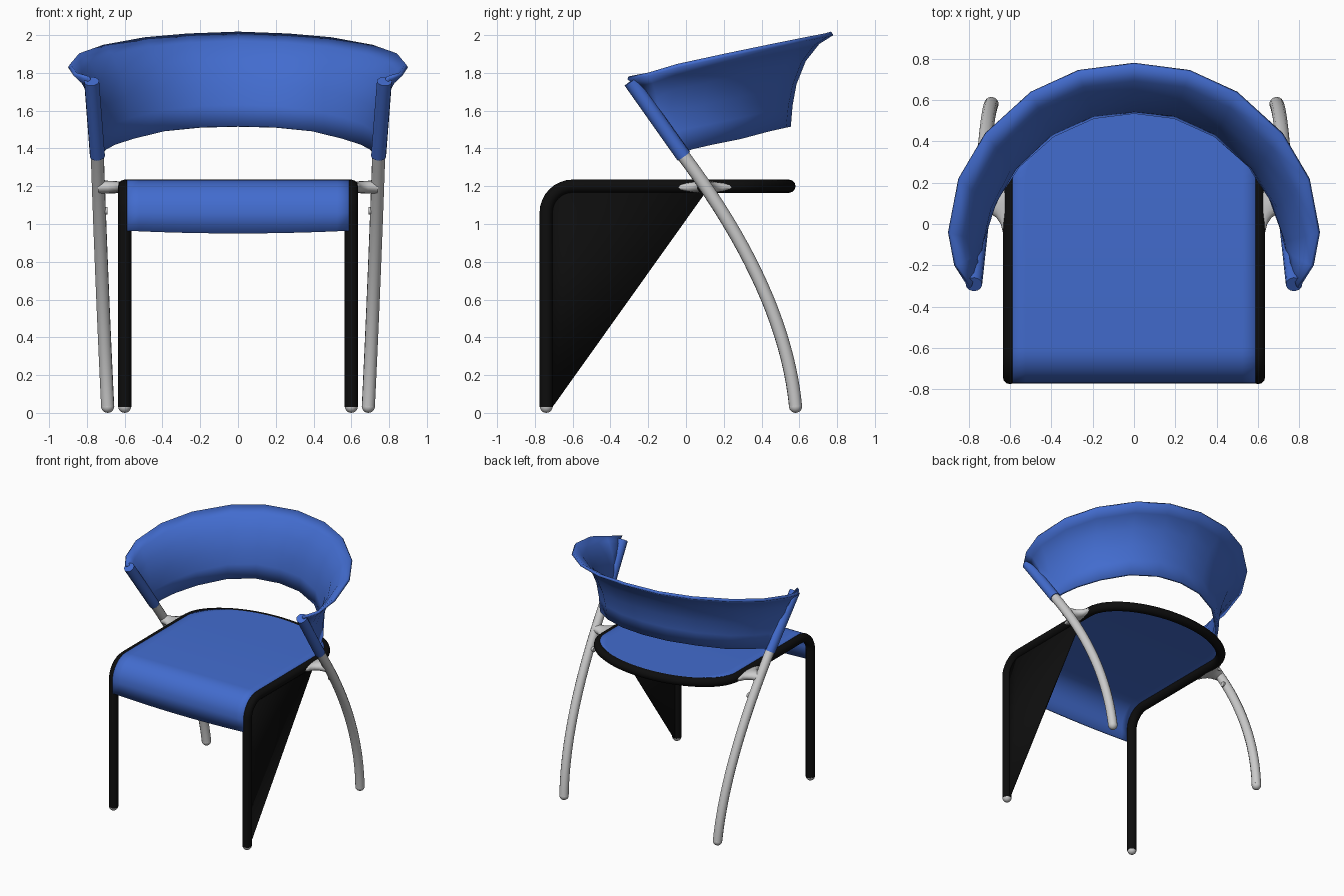
import bpy, bmesh
from math import sin, cos, pi, radians
from mathutils import Vector

if "Cube" in bpy.data.objects:
    bpy.data.objects.remove(bpy.data.objects["Cube"])


def material(name, rgb):
    m = bpy.data.materials.new(name)
    m.diffuse_color = (*rgb, 1)
    m.use_nodes = True
    m.node_tree.nodes["Principled BSDF"].inputs["Base Color"].default_value = m.diffuse_color
    return m


BLUE = material("blue", (0.055, 0.15, 0.62))
BLACK = material("black", (0.004, 0.004, 0.004))


def finish(ob, mat=None, angle=40):
    bpy.ops.object.select_all(action='DESELECT')
    ob.select_set(True)
    bpy.context.view_layer.objects.active = ob
    if ob.type == 'CURVE':
        bpy.ops.object.convert(target='MESH')
        ob = bpy.context.object
    if mat:
        ob.data.materials.clear()
        ob.data.materials.append(mat)
    bpy.ops.object.shade_smooth_by_angle(angle=radians(angle))
    return ob


def mesh(name, verts, faces, mat=None, thick=0, offset=-1, angle=40):
    me = bpy.data.meshes.new(name)
    me.from_pydata([tuple(v) for v in verts], [], faces)
    ob = bpy.data.objects.new(name, me)
    bpy.context.collection.objects.link(ob)
    if thick:
        s = ob.modifiers.new("thickness", 'SOLIDIFY')
        s.thickness, s.offset = thick, offset
    return finish(ob, mat, angle)


def grid(name, rows, mat, thick):
    n = len(rows[0])
    faces = [(r * n + c, r * n + c + 1, (r + 1) * n + c + 1, (r + 1) * n + c)
             for r in range(len(rows) - 1) for c in range(n - 1)]
    return mesh(name, [v for row in rows for v in row], faces, mat, thick)


def tube(name, pts, radius, mat=None):
    cu = bpy.data.curves.new(name, 'CURVE')
    cu.dimensions = '3D'
    cu.bevel_depth, cu.bevel_resolution, cu.use_fill_caps = radius, 4, True
    sp = cu.splines.new('POLY')
    sp.points.add(len(pts) - 1)
    for p, co in zip(sp.points, pts):
        p.co = (*co, 1)
    ob = bpy.data.objects.new(name, cu)
    bpy.context.collection.objects.link(ob)
    return finish(ob, mat)


def ball(name, loc, r, mat=None):
    bpy.ops.mesh.primitive_uv_sphere_add(segments=16, ring_count=10, radius=r, location=loc)
    bpy.context.object.name = name
    return finish(bpy.context.object, mat)


# Shared side profile of the front bend, and rounded back outline
def bend(r, n=8):
    return [(-0.60 - r * cos(a), 1.06 + r * sin(a)) for a in (pi / 2 * i / n for i in range(n + 1))]


def back(a):
    return 0.6 * cos(a), 0.2 + 0.345 * sin(a)


# Black tube frame: front legs, seat sides and curved back in one run
half = [(0.6, -0.74, 0.03)] + [(0.6, y, z) for y, z in bend(0.14)]
half += [(*back(pi / 2 * i / 14), 1.2) for i in range(15)]
tube("frame_and_front_legs", half + [(-x, y, z) for x, y, z in half[-2::-1]], 0.035, BLACK)

# Seat sheet with rolled front edge
us = [-1 + i / 8 for i in range(17)]
rows = [[(0.6 * u, -0.772, 0.965 - 0.015 * (1 - u * u)) for u in us]]
rows += [[(0.6 * u, y, z) for u in us] for y, z in bend(0.172)]
for i in range(17):
    w, y = back(radians(88.5) * i / 16)
    rows.append([(w * u, y, 1.232) for u in us])
grid("seat", rows, BLUE, 0.008)

# Black triangular side panel (right side only)
outline = [(-0.735, 0.04), (-0.70, 0.04), (0.12, 1.19)] + bend(0.14)[::-1]
mesh("side_panel", [(0.6, y, z) for y, z in outline], [tuple(range(len(outline)))], BLACK, 0.012, 0)

# Backrest: bottom, middle and top points at stations from the centre to the arm end
stations = [
    ((0, .555, 1.515), (0, .585, 1.74), (0, .78, 2.0)),
    ((.20, .53, 1.51), (.21, .565, 1.735), (.27, .745, 1.99)),
    ((.40, .44, 1.49), (.42, .47, 1.71), (.50, .64, 1.97)),
    ((.57, .29, 1.45), (.61, .28, 1.67), (.72, .44, 1.93)),
    ((.67, .14, 1.42), (.71, .09, 1.63), (.85, .22, 1.885)),
    ((.72, .03, 1.395), (.75, -.08, 1.60), (.90, -.04, 1.83)),
    ((.74, -.01, 1.375), (.76, -.14, 1.57), (.87, -.20, 1.785)),
    ((.745, -.02, 1.37), (.765, -.16, 1.57), (.80, -.31, 1.765)),
]


def section(st, side):
    b, m, t = (Vector((p[0] * side, p[1], p[2])) for p in st)

    def flare(fxy, fz):
        q = m.lerp(t, fxy)
        q.z = m.z + (t.z - m.z) * fz
        return q
    return [b, b.lerp(m, 0.5) + (m - t) * Vector((0.03, 0.03, 0)), m,
            flare(0.25, 0.47), flare(0.62, 0.82), t]


grid("backrest", [section(s, -1) for s in stations[:0:-1]] + [section(s, 1) for s in stations],
     BLUE, 0.022)

# Parts repeated on both sides
for side, tag in ((1, "right"), (-1, "left")):
    # Rear leg sweeping forward and up to the arm
    p0, p1, p2 = (Vector((side * x, y, z)) for x, y, z in
                  ((.69, .58, .035), (.72, .52, .65), (.745, -.02, 1.37)))
    path = [p0 * (1 - t) ** 2 + p1 * 2 * t * (1 - t) + p2 * t * t for t in (i / 20 for i in range(21))]
    top = Vector((side * .775, -.292, 1.755))
    tube("rear_leg_" + tag, path + [p2.lerp(top, 0.5)], 0.035)
    ball("rear_foot_" + tag, p0, 0.035)
    ball("front_foot_" + tag, (side * .6, -.74, .034), 0.034)

    # Blue sleeve joining leg and backrest
    tube("arm_sleeve_" + tag, [p2 + (p2 - top) * 0.03, top], 0.04, BLUE)

    # Flared bracket from seat frame to rear leg
    n, verts = 16, []
    prof = [(.60, .15, .028), (.635, .14, .03), (.645, .10, .032), (.665, .07, .033), (.69, .052, .034), (.74, .04, .034)]
    for x, hy, hz in prof:
        verts += [(side * x, .10 + hy * cos(2 * pi * k / n), 1.195 + hz * sin(2 * pi * k / n)) for k in range(n)]
    faces = [(j * n + k, j * n + (k + 1) % n, (j + 1) * n + (k + 1) % n, (j + 1) * n + k)[::side]
             for j in range(len(prof) - 1) for k in range(n)]
    mesh("seat_bracket_" + tag, verts, faces, angle=60)

    # Small pin under the bracket
    tube("bracket_pin_" + tag, [(side * .69, .19, 1.07), (side * .74, .19, 1.07)], 0.02)
